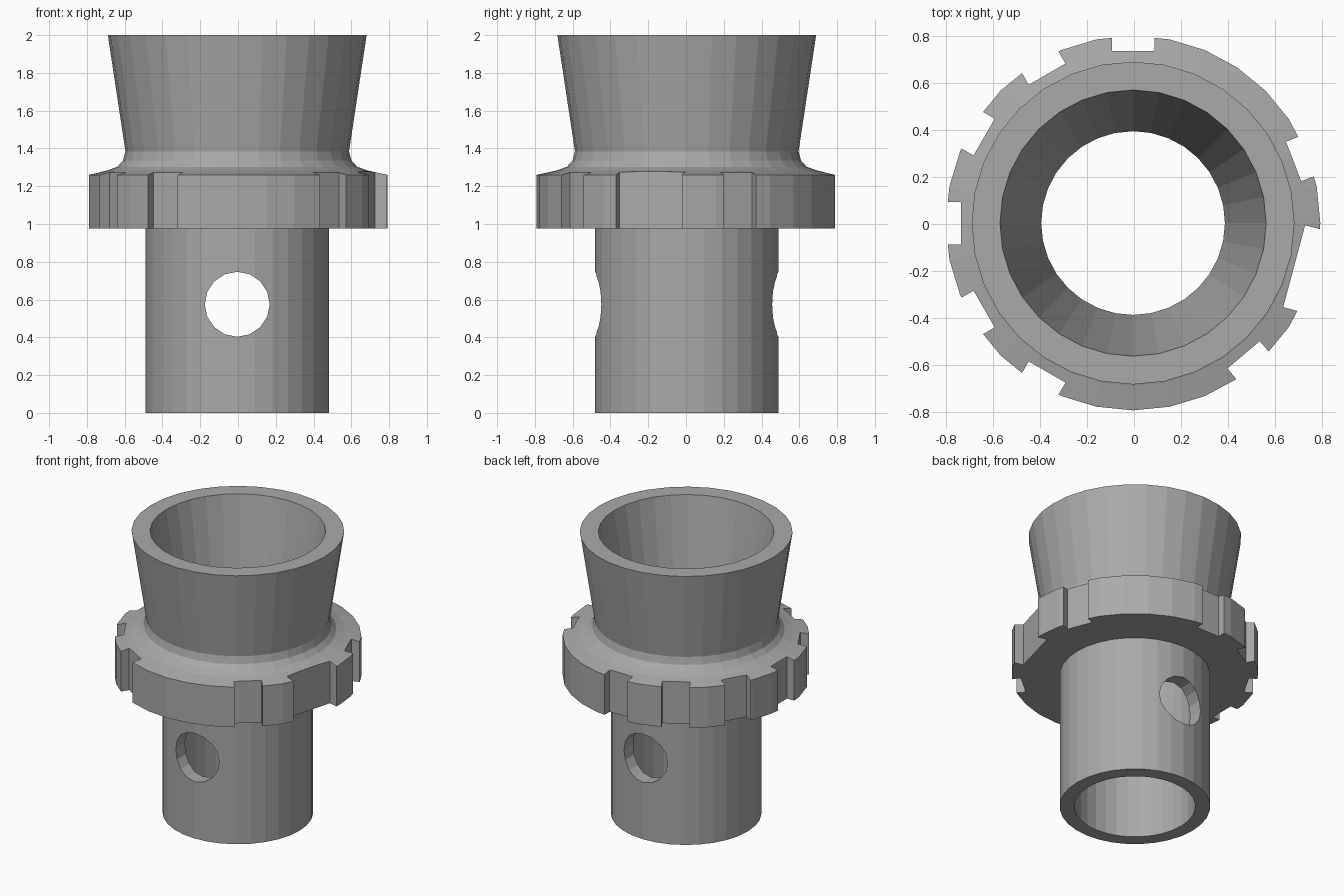
import bpy, bmesh, math
from mathutils import Matrix, Vector

if "Cube" in bpy.data.objects:
    bpy.data.objects.remove(bpy.data.objects["Cube"])

SEG = 32
CENTRE = Vector((-0.004, 0.004, 0))

steel = bpy.data.materials.new("grey metal")
steel.diffuse_color = (0.4, 0.4, 0.4, 1)
steel.use_nodes = True
steel.node_tree.nodes["Principled BSDF"].inputs["Base Color"].default_value = steel.diffuse_color


def add_object(name, bm):
    bmesh.ops.recalc_face_normals(bm, faces=bm.faces)
    mesh = bpy.data.meshes.new(name)
    bm.to_mesh(mesh)
    bm.free()
    mesh.materials.append(steel)
    obj = bpy.data.objects.new(name, mesh)
    bpy.context.collection.objects.link(obj)
    return obj


def lathe(name, profile):
    """Revolve a closed (radius, height) profile around z."""
    bm = bmesh.new()
    rings = []
    for i in range(SEG):
        a = 2 * math.pi * i / SEG
        rings.append([bm.verts.new((r * math.cos(a), r * math.sin(a), z)) for r, z in profile])
    n = len(profile)
    for i in range(SEG):
        a, b = rings[i], rings[(i + 1) % SEG]
        for j in range(n):
            k = (j + 1) % n
            bm.faces.new((a[j], b[j], b[k], a[k]))
    return add_object(name, bm)


def cut(target, cutter):
    mod = target.modifiers.new(cutter.name, 'BOOLEAN')
    mod.operation = 'DIFFERENCE'
    mod.solver = 'EXACT'
    mod.object = cutter
    bpy.context.view_layer.objects.active = target
    bpy.ops.object.modifier_apply(modifier=mod.name)
    bpy.data.objects.remove(cutter)


def slot_cutter(angle, width, floor):
    """Radial block that leaves a flat slot floor at the given radius."""
    bm = bmesh.new()
    turn = Matrix.Rotation(math.radians(angle), 4, 'Z')
    place = turn @ Matrix.Translation((floor + 0.15, 0, 1.12)) @ Matrix.Diagonal((0.3, width, 0.5, 1))
    bmesh.ops.create_cube(bm, size=1, matrix=place)
    return add_object("slot_cutter", bm)


# Hollow body: tube, flange, filleted neck and flared cup
body = lathe("flanged_socket", [
    (0.390, 0), (0.485, 0), (0.485, 0.975), (0.795, 0.975), (0.795, 1.26),
    (0.69, 1.283), (0.635, 1.303), (0.605, 1.335), (0.592, 1.385),
    (0.685, 2), (0.565, 2), (0.390, 0.975)])

# Narrow slots round the flange, then the single wide one
for angle in (90, 120, 150, 180, 210, 240, 310, 21):
    cut(body, slot_cutter(angle, 0.18, 0.73))
cut(body, slot_cutter(-15, 0.36, 0.708))

# Cross hole through front and back of the tube
bm = bmesh.new()
bmesh.ops.create_cone(bm, cap_ends=True, segments=16, radius1=0.172, radius2=0.172, depth=2,
                      matrix=Matrix.Translation((0, 0, 0.575)) @ Matrix.Rotation(math.pi / 2, 4, 'X'))
cut(body, add_object("hole_cutter", bm))

body.location = CENTRE
